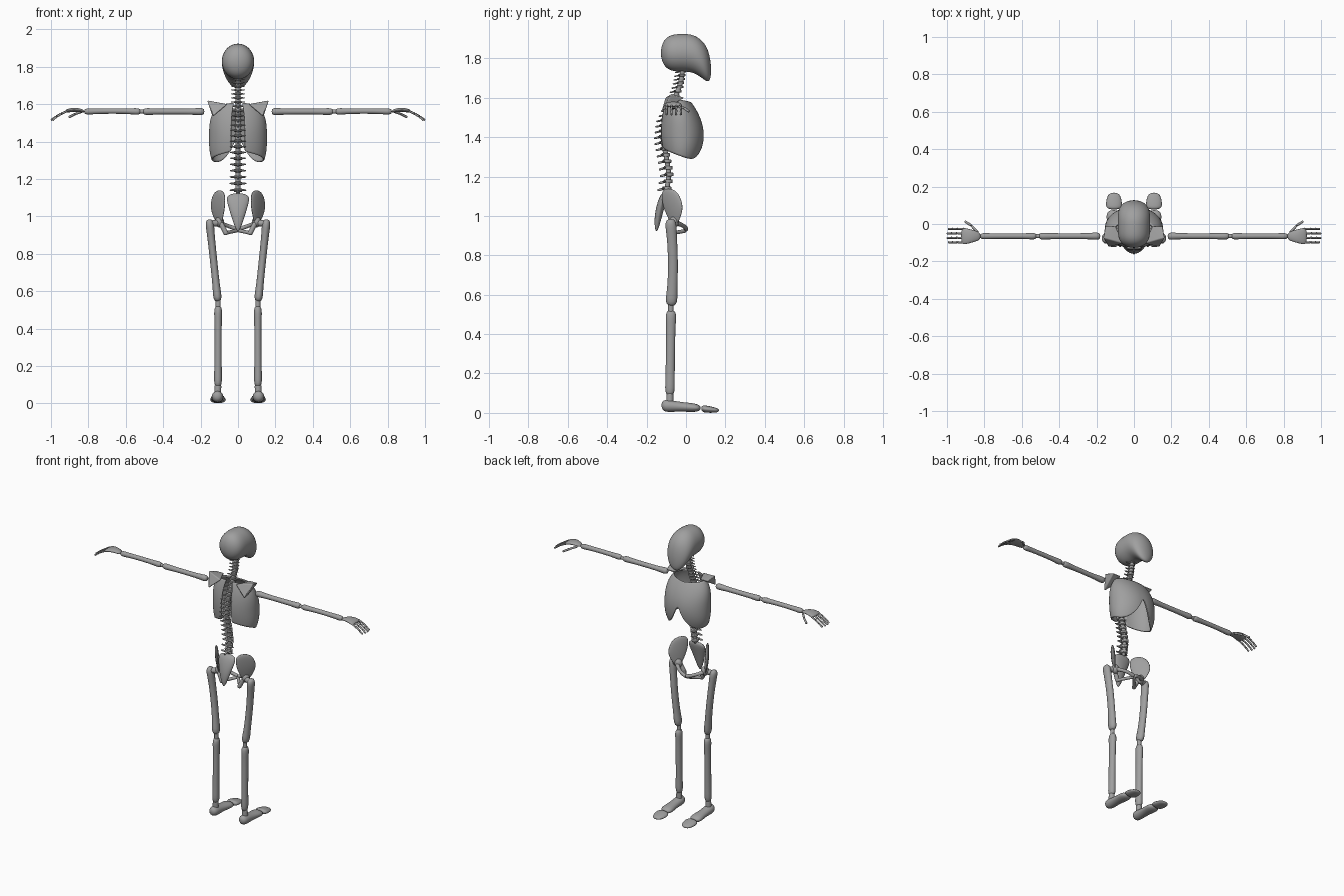
import bpy, bmesh, math
from mathutils import Vector

old = bpy.data.objects.get("Cube")
if old:
    bpy.data.objects.remove(old)

bone_grey = bpy.data.materials.new("bone_grey")
bone_grey.use_nodes = True
grey = (0.35, 0.35, 0.35, 1)
bone_grey.diffuse_color = grey
bone_grey.node_tree.nodes["Principled BSDF"].inputs["Base Color"].default_value = grey

X, Y, Z = Vector((1, 0, 0)), Vector((0, 1, 0)), Vector((0, 0, 1))


def finish(name, bm, rounded=True):
    """Turn a bmesh into a smooth shaded object."""
    bmesh.ops.recalc_face_normals(bm, faces=bm.faces)
    mesh = bpy.data.meshes.new(name)
    bm.to_mesh(mesh)
    bm.free()
    mesh.materials.append(bone_grey)
    mesh.shade_smooth()
    obj = bpy.data.objects.new(name, mesh)
    bpy.context.collection.objects.link(obj)
    if rounded:
        obj.modifiers.new("Round", "SUBSURF").levels = 1
        obj.modifiers["Round"].render_levels = 1
    return obj


def loft(bm, path, ref, axis=None, side=1, sides=12):
    """Skin elliptical rings: (centre, half width along ref, half depth)."""
    rings = []
    last = len(path) - 1
    for i, (centre, width, depth) in enumerate(path):
        t = axis or (path[min(i + 1, last)][0] - path[max(i - 1, 0)][0]).normalized()
        u = (ref - t * ref.dot(t)).normalized()
        v = t.cross(u)
        ring = []
        for k in range(sides):
            ang = math.tau * k / sides
            q = centre + u * width * math.cos(ang) + v * depth * math.sin(ang)
            ring.append(bm.verts.new((q.x * side, q.y, q.z)))
        rings.append(ring)
    for r, s in zip(rings, rings[1:]):
        for k in range(sides):
            bm.faces.new((r[k - 1], r[k], s[k], s[k - 1]))
    bm.faces.new(rings[0])
    bm.faces.new(rings[-1])


def stations(count):
    """Positions from -1 to 1, packed closer near both ends."""
    return [-math.cos(math.pi * (i + 0.5) / count) for i in range(count)]


def rod(bm, start, end, size, ref=Y, ratio=(1, 1), bow=(0, 0, 0), blunt=20, flare=5, **kw):
    """Rounded rod; size is start, middle, end width; ratio is depth over width."""
    start, end, bow = Vector(start), Vector(end), Vector(bow)
    path = []
    for s in stations(10):
        t, w = (s + 1) / 2, abs(s)
        tip = size[2] if s > 0 else size[0]
        width = (size[1] + (tip - size[1]) * w ** flare) * math.sqrt(1 - w ** blunt)
        depth = width * (ratio[0] + (ratio[1] - ratio[0]) * t)
        path.append((start.lerp(end, t) + bow * math.sin(math.pi * t), width, depth))
    loft(bm, path, ref, **kw)


def part(name, *args, **kw):
    bm = bmesh.new()
    rod(bm, *args, **kw)
    return finish(name, bm)


# Skull: slices from nape to face, dropping forward into the jaw
bm = bmesh.new()
path = []
for s in stations(16):
    middle = 1.828 - 0.09 * max(s, 0) ** 2.2
    high = 0.097 * math.sqrt(1 - abs(s) ** (9 if s > 0 else 4))
    path.append((Vector((0, 0.128 * s, middle)), 0.088 * math.sqrt(1 - s ** 4), high))
loft(bm, path, X, axis=Y, sides=20)
finish("skull", bm)

# Spine: one vertebra mesh repeated along a curve, around a thin core
curve = [-0.1, -0.085, -0.1, -0.118, -0.11, -0.07, -0.03, -0.015]


def spine_y(z):
    f = (z - 1.12) / 0.09
    i = min(int(f), len(curve) - 2)
    return curve[i] + (curve[i + 1] - curve[i]) * (f - i)


bm = bmesh.new()
rod(bm, (0, 0, -0.01), (0, 0, 0.01), [0.023] * 3)
rod(bm, (-0.047, -0.02, 0), (0.047, -0.02, 0), (0.004, 0.008, 0.004), ratio=(0.7, 0.7))
rod(bm, (0, -0.01, 0), (0, -0.05, -0.01), (0.01, 0.006, 0.005), ref=X)
first = finish("vertebra_1", bm, rounded=False)
count = 24
for i in range(count):
    t = i / (count - 1)
    bone = first if i == 0 else first.copy()
    if i:
        bone.name = f"vertebra_{i + 1}"
        bpy.context.collection.objects.link(bone)
    z = 1.14 + 0.83 * t - 0.22 * t * t
    bone.location = (0, spine_y(z), z)
    wide = 0.97 - 0.2 * t
    bone.scale = (wide, wide, 1 - 0.45 * t)

bm = bmesh.new()
heights = [1.11 + 0.04 * i for i in range(17)]
loft(bm, [(Vector((0, spine_y(max(z, 1.12)), z)), 0.013, 0.013) for z in heights], X)
finish("spine_core", bm)

# Ribcage: open shell, split behind the spine and arched below the breastbone
bm = bmesh.new()
gap, columns, rows = 0.24, 48, 14
grid = []
for i in range(columns + 1):
    ang = gap + (math.tau - 2 * gap) * i / columns
    turn = min(ang, math.tau - ang) / math.pi
    low = 1.355 - 0.11 * turn + 0.2 * turn ** 8
    top = 1.61 - 0.035 * turn
    column = []
    for j in range(rows + 1):
        z = top + (low - top) * j / rows
        h = (z - 1.285) / 0.325
        half = 0.155 * math.sqrt(1 - abs((h - 0.42) / 0.66) ** 3)
        front = 0.092 - 0.225 * (h - 0.36) ** 2
        back = 0.12 * (h - 0.45) ** 2 - 0.13
        y = (front + back) / 2 - (front - back) / 2 * math.cos(ang)
        column.append(bm.verts.new((half * math.sin(ang), y, z)))
    grid.append(column)
for c, d in zip(grid, grid[1:]):
    for j in range(rows):
        bm.faces.new((c[j], d[j], d[j + 1], c[j + 1]))
ribcage = finish("ribcage", bm)
ribcage.modifiers.new("Thickness", "SOLIDIFY").thickness = 0.007

# Sacrum
part("sacrum", (0, -0.105, 1.125), (0, -0.15, 0.92), (0.075, 0.045, 0.01), ref=X,
     ratio=(0.25, 0.7), bow=(0, -0.008, 0), blunt=8, flare=1, axis=Z)

for side, label in ((1, "left"), (-1, "right")):
    def limb(name, *args, **kw):
        part(f"{label}_{name}", *args, side=side, **kw)

    # Shoulder blade
    bm = bmesh.new()
    for x, y, z in ((0.055, -0.105, 1.6), (0.165, -0.075, 1.62), (0.135, -0.125, 1.53),
                    (0.155, -0.01, 1.6), (0.095, -0.01, 1.6)):
        bm.verts.new((x * side, y, z))
    bmesh.ops.convex_hull(bm, input=bm.verts[:])
    blade = finish(f"{label}_shoulder_blade", bm, rounded=False)
    blade.data.set_sharp_from_angle(angle=math.radians(35))
    bevel = blade.modifiers.new("Soft edges", "BEVEL")
    bevel.width, bevel.segments = 0.005, 2

    # Arm bones
    def arm(x, y=-0.065, z=1.56):
        return (x, y, z)

    limb("upper_arm", arm(0.177), arm(0.512), (0.029, 0.016, 0.026))
    limb("elbow", arm(0.5), arm(0.535), [0.011] * 3)
    limb("forearm", arm(0.518), arm(0.825), (0.025, 0.015, 0.023), bow=(0, 0, 0.003))

    # Hand: palm, three-jointed fingers and two-jointed thumb
    limb("palm", arm(0.82), arm(0.925), (0.02, 0.038, 0.05), ratio=(0.4, 0.2),
         bow=(0, 0, 0.01), blunt=12, flare=1, axis=X)
    for f in range(4):
        reach = 0.09 if f in (1, 2) else 0.083
        row = -0.098 + 0.024 * f
        joints = [arm(0.91 + reach * t, row, 1.564 - 0.028 * t - 0.022 * t * t)
                  for t in (0, 0.4, 0.7, 1)]
        for j in range(3):
            limb(f"finger_{f + 1}_joint_{j + 1}", joints[j], joints[j + 1],
                 (0.009, 0.006, 0.008), sides=8)
    thumb = [arm(0.835, -0.045), arm(0.87, -0.008, 1.547), arm(0.905, 0.015, 1.53)]
    for j in range(2):
        limb(f"thumb_joint_{j + 1}", thumb[j], thumb[j + 1], (0.01, 0.007, 0.008), ref=Z, sides=8)

    # Hip wing, socket, pubic and seat branches
    limb("hip_wing", (0.098, -0.09, 1.14), (0.098, -0.06, 0.945), (0.06, 0.066, 0.02),
         ref=Vector((0.6, 0.8, 0)), ratio=(0.2, 0.2), bow=(0.01, 0.01, 0),
         blunt=5, flare=1, axis=Z)
    limb("hip_socket", (0.1, -0.06, 1), (0.097, -0.06, 0.94), [0.026] * 3, blunt=2)
    limb("pubic_branch", (0.1, -0.05, 0.965), (0, 0, 0.93), (0.02, 0.011, 0.016),
         ref=Z, bow=(0, 0.015, 0))
    limb("seat_bone", (0.095, -0.07, 0.97), (0.06, -0.08, 0.9), (0.018, 0.014, 0.018), blunt=6)
    limb("seat_branch", (0.07, -0.08, 0.91), (0, 0, 0.925), (0.016, 0.01, 0.011), ref=Z)

    # Leg bones
    limb("thigh_neck", (0.155, -0.08, 0.96), (0.105, -0.065, 0.965), (0.026, 0.018, 0.026), blunt=6)
    limb("thigh_bone", (0.154, -0.08, 0.988), (0.107, -0.076, 0.54), (0.037, 0.026, 0.04),
         ratio=(0.8, 0.76), bow=(0, 0.012, 0))
    limb("knee", (0.106, -0.077, 0.56), (0.106, -0.077, 0.5), [0.014] * 3)
    limb("shin_bone", (0.106, -0.076, 0.525), (0.107, -0.082, 0.083), (0.036, 0.024, 0.03),
         ratio=(0.8, 0.87))
    limb("ankle", (0.107, -0.082, 0.1), (0.109, -0.082, 0.05), [0.019] * 3)

    # Foot and toe block
    limb("foot", (0.11, -0.126, 0.038), (0.108, 0.076, 0.024), (0.034, 0.032, 0.046),
         ref=X, ratio=(1.1, 0.45), blunt=8, flare=1, axis=Y)
    limb("toes", (0.107, 0.077, 0.022), (0.107, 0.168, 0.012), (0.044, 0.044, 0.03),
         ref=X, ratio=(0.45, 0.35), blunt=7, flare=1, axis=Y)
